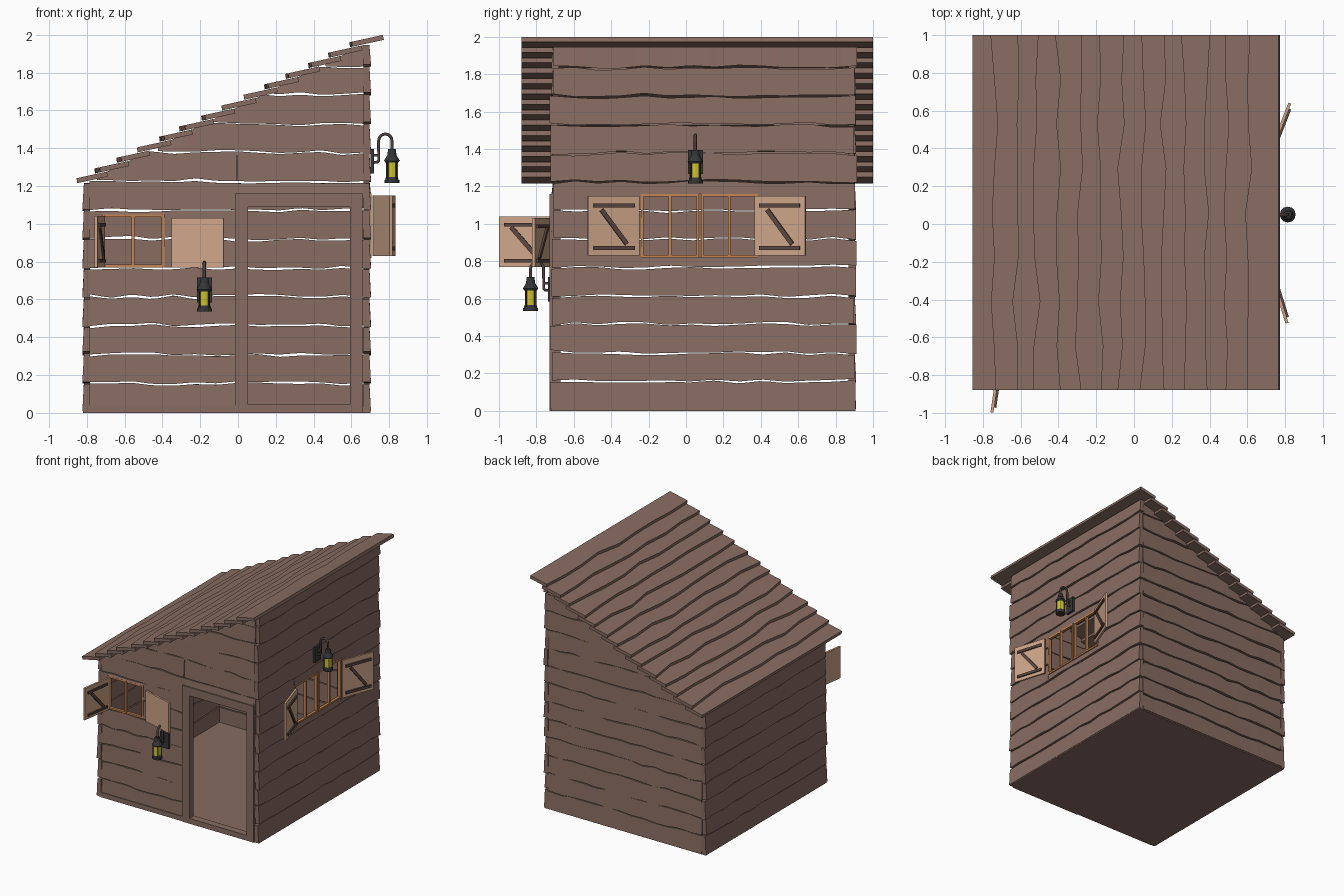
import bpy, bmesh, math, random
from mathutils import Vector, Matrix

if "Cube" in bpy.data.objects:
    bpy.data.objects.remove(bpy.data.objects["Cube"])


def material(name, rgb):
    m = bpy.data.materials.new(name)
    m.diffuse_color = (*rgb, 1)
    m.use_nodes = True
    m.node_tree.nodes["Principled BSDF"].inputs["Base Color"].default_value = m.diffuse_color
    return m


WOOD = material("weathered brown wood", (0.245, 0.150, 0.122))
BRACE = material("dark brown brace", (0.105, 0.062, 0.052))
TAN = material("tan shutter wood", (0.62, 0.38, 0.25))
ORANGE = material("orange window frame", (0.56, 0.24, 0.09))
IRON = material("dark iron", (0.035, 0.036, 0.038))
BRACKET = material("brown iron bracket", (0.075, 0.05, 0.047))
GLOW = material("yellow lantern glass", (0.62, 0.53, 0.03))


def finish(bm, name, mat):
    bmesh.ops.recalc_face_normals(bm, faces=bm.faces)
    me = bpy.data.meshes.new(name)
    bm.to_mesh(me)
    bm.free()
    me.materials.append(mat)
    ob = bpy.data.objects.new(name, me)
    bpy.context.collection.objects.link(ob)
    return ob


def add_box(bm, lo, hi, mat=Matrix()):
    lo, hi = Vector(lo), Vector(hi)
    m = mat @ Matrix.Translation((lo + hi) / 2) @ Matrix.Diagonal((*(hi - lo), 1))
    bmesh.ops.create_cube(bm, size=1, matrix=m)


def box(name, mat, lo, hi, m=Matrix()):
    bm = bmesh.new()
    add_box(bm, lo, hi, m)
    return finish(bm, name, mat)


def add_strip(bm, sections):
    """Bridge a list of four-point cross sections into a closed plank."""
    rings = [[bm.verts.new(p) for p in s] for s in sections]
    for a, b in zip(rings, rings[1:]):
        for i in range(4):
            j = (i + 1) % 4
            bm.faces.new((a[i], a[j], b[j], b[i]))
    bm.faces.new(rings[0])
    bm.faces.new(rings[-1])


def wobble(seed, lo, hi, n, amp_lo, amp_hi):
    """Random piecewise linear function over lo..hi."""
    r = random.Random(seed)
    k = [r.uniform(amp_lo, amp_hi) for _ in range(n + 1)]

    def f(u):
        t = min(max((u - lo) / (hi - lo), 0), 0.9999) * n
        i = int(t)
        return k[i] + (k[i + 1] - k[i]) * (t - i)
    return f


# ---- plank walls
ROW, T = 0.1525, 0.035


def roof_line(x):
    return 1.197 + (x + 0.85) * 0.495


def wall(name, u0, u1, top, place, holes=(), jitter=0.0, seed=0):
    bm = bmesh.new()
    rnd = random.Random(seed + 5)
    wave = [wobble(seed + i, u0, u1, 13, -0.009, 0.009) for i in range(15)]
    gap_a = [wobble(seed + 50 + i, u0, u1, 13, 0.0, 0.008) for i in range(15)]
    gap_b = [wobble(seed + 90 + i, u0, u1, 13, 0.0, 0.008) for i in range(15)]

    def low(i, u):
        return 0.01 if i == 0 else i * ROW + 0.005 + wave[i](u) + gap_a[i](u)

    def high(i, u):
        return min((i + 1) * ROW + 0.005 + wave[i + 1](u) - gap_b[i + 1](u), top(u))

    def piece(i, a, b, zmin, zmax):
        n = max(1, round((b - a) / 0.04))
        secs = []
        for k in range(n + 1):
            u = a + (b - a) * k / n
            z0, z1 = max(low(i, u), zmin), min(high(i, u), zmax)
            if z1 - z0 > 0.003:
                secs.append([place(u, z0, -0.005), place(u, z1, 0.003),
                             place(u, z1, T), place(u, z0, T)])
        if len(secs) > 1:
            add_strip(bm, secs)

    for i in range(13):
        a = u0 + rnd.uniform(-jitter, jitter)
        end = u1 + rnd.uniform(-jitter, jitter)
        for h in sorted(holes):
            if h[2] < (i + 1) * ROW and h[3] > i * ROW + 0.01:
                piece(i, a, h[0], 0, 9)
                piece(i, h[0], h[1], 0, h[2])
                piece(i, h[0], h[1], h[3], 9)
                a = h[1]
        piece(i, a, end, 0, 9)
    return finish(bm, name, WOOD)


FRONT_HOLES = [(-0.72, -0.39, 0.77, 1.05), (0.0, 0.65, 0.0, 1.15),
               (-0.008, -0.002, 1.23, 1.36)]
wall("front_wall", -0.785, 0.665, roof_line, lambda u, z, d: (u, -0.715 + d, z), FRONT_HOLES, seed=11)
wall("back_wall", -0.785, 0.665, roof_line, lambda u, z, d: (u, 0.905 - d, z), seed=11)
wall("right_wall", -0.72, 0.905, lambda u: 1.945, lambda u, z, d: (0.698 - d, u, z),
     [(-0.24, 0.385, 0.82, 1.16)], jitter=0.012, seed=300)
wall("left_wall", -0.72, 0.905, lambda u: 1.215, lambda u, z, d: (-0.818 + d, u, z),
     jitter=0.012, seed=300)
box("floor", WOOD, (-0.82, -0.72, 0), (0.70, 0.905, 0.03))

# ---- lapped roof planks with wavy edges
bm = bmesh.new()
for i in range(14):
    x, z = -0.85 + 0.1123 * i, 1.215 + 0.0556 * i
    edge = wobble(700 + i, -0.88, 1.0, 8, -0.02, 0.02)
    secs = []
    for k in range(17):
        y = -0.88 + 1.88 * k / 16
        e = edge(y) if i else 0.0
        z0 = z + e * 0.22
        secs.append([(x + e, y, z0), (x + 0.162, y, z + 0.035),
                     (x + 0.156, y, z + 0.061), (x + e - 0.004, y, z0 + 0.026)])
    add_strip(bm, secs)
finish(bm, "roof_planks", WOOD)

# ---- door frame
bm = bmesh.new()
add_box(bm, (-0.015, -0.73, 0.0), (0.052, -0.67, 1.16))
add_box(bm, (0.592, -0.73, 0.0), (0.658, -0.67, 1.16))
add_box(bm, (0.052, -0.73, 1.09), (0.592, -0.67, 1.16))
add_box(bm, (0.052, -0.73, 0.0), (0.592, -0.67, 0.045))
finish(bm, "door_frame", WOOD)
box("front_sill", WOOD, (-0.785, -0.725, 0.0), (-0.015, -0.70, 0.04))


# ---- window casements: local u along the wall, v up
def casement(name, u0, u1, z0, z1, m):
    w = 0.014
    bm = bmesh.new()
    for u in (u0, (u0 + u1 - w) / 2, u1 - w):
        add_box(bm, (u, 0, z0), (u + w, 0.025, z1), m)
    for z in (z0, z1 - w):
        add_box(bm, (u0, 0.001, z), (u1, 0.024, z + w), m)
    finish(bm, name, ORANGE)


side = Matrix.Translation((0.705, 0, 0)) @ Matrix.Rotation(math.pi / 2, 4, 'Z')
casement("front_window", -0.72, -0.39, 0.77, 1.05, Matrix.Translation((0, -0.722, 0)))
casement("right_window_near", -0.24, 0.069, 0.82, 1.16, side)
casement("right_window_far", 0.079, 0.385, 0.82, 1.16, side)


# ---- shutters: panel from hinge to tip with a Z brace on one side
def shutter(name, hinge, tip, z0, z1, brace, flip=1):
    d = Vector((tip[0] - hinge[0], tip[1] - hinge[1]))
    w, h = d.length, z1 - z0
    m = Matrix.Translation((*hinge, z0)) @ Matrix.Rotation(math.atan2(d.y, d.x), 4, 'Z')
    box(name, TAN, (0, -0.008, 0), (w, 0.008, h), m)
    y0, y1 = sorted((brace * 0.007, brace * 0.019))
    bm = bmesh.new()
    add_box(bm, (0.1 * w, y0, 0.09 * h), (0.9 * w, y1, 0.16 * h), m)
    add_box(bm, (0.1 * w, y0, 0.80 * h), (0.9 * w, y1, 0.87 * h), m)
    a = math.atan2(0.58 * h, 0.5 * w) * flip
    diag = m @ Matrix.Translation((w / 2, 0, 0.48 * h)) @ Matrix.Rotation(a, 4, 'Y')
    add_box(bm, (-0.4 * w, y0, -0.012), (0.4 * w, y1 - brace * 0.001, 0.012), diag)
    finish(bm, name + "_brace", BRACE)


shutter("front_left_shutter", (-0.712, -0.725), (-0.752, -0.998), 0.77, 1.04, 1, -1)
shutter("front_right_shutter", (-0.35, -0.735), (-0.075, -0.815), 0.77, 1.03, 1)
shutter("right_near_shutter", (0.725, -0.25), (0.81, -0.525), 0.83, 1.15, 1, -1)
shutter("right_far_shutter", (0.72, 0.37), (0.825, 0.64), 0.83, 1.15, -1, 1)


# ---- lanterns on hooked brackets, local x pointing away from the wall
def lathe(name, mat, rings, m, n=12):
    bm = bmesh.new()
    for (r0, z0), (r1, z1) in zip(rings[::2], rings[1::2]):
        bmesh.ops.create_cone(bm, cap_ends=True, segments=n, radius1=r0, radius2=r1, depth=z1 - z0,
                              matrix=m @ Matrix.Translation((0, 0, (z0 + z1) / 2)))
    finish(bm, name, mat)


def lantern(name, m):
    box(name + "_plate", IRON, (0, -0.04, 0.05), (0.02, 0.04, 0.18), m)
    c = m @ Matrix.Translation((0.114, 0, 0))
    lathe(name + "_glass", GLOW, [(0.031, 0.025), (0.031, 0.115)], c)
    lathe(name + "_body", IRON, [(0.040, 0.0), (0.040, 0.016), (0.036, 0.016), (0.032, 0.032),
                                 (0.034, 0.108), (0.040, 0.118), (0.042, 0.118), (0.022, 0.152),
                                 (0.024, 0.152), (0.020, 0.18)], c)
    bm = bmesh.new()
    for k in range(4):
        r = c @ Matrix.Rotation(math.pi / 4 + k * math.pi / 2, 4, 'Z')
        add_box(bm, (0.030, -0.003, 0.02), (0.036, 0.003, 0.12), r)
    finish(bm, name + "_cage", IRON)
    # hook swept along a bent path
    pts = [(0.0, 0.11), (0.036, 0.11), (0.044, 0.12)]
    pts += [(0.079 - 0.035 * math.cos(t * math.pi / 8), 0.225 + 0.035 * math.sin(t * math.pi / 8))
            for t in range(9)] + [(0.114, 0.17)]
    cu = bpy.data.curves.new(name + "_hook", 'CURVE')
    cu.dimensions, cu.bevel_depth, cu.bevel_resolution, cu.use_fill_caps = '3D', 0.009, 1, True
    sp = cu.splines.new('POLY')
    sp.points.add(len(pts) - 1)
    for p, (x, z) in zip(sp.points, pts):
        p.co = (x, 0, z, 1)
    cu.materials.append(BRACKET)
    ob = bpy.data.objects.new(name + "_hook", cu)
    ob.matrix_world = m
    bpy.context.collection.objects.link(ob)
    box(name + "_upper_stud", BRACKET, (0.0, -0.008, 0.14), (0.05, 0.008, 0.155), m)


lantern("right_lantern", Matrix.Translation((0.70, 0.05, 1.215)))
lantern("front_lantern", Matrix.Translation((-0.178, -0.717, 0.535)) @ Matrix.Rotation(-math.pi / 2, 4, 'Z'))
